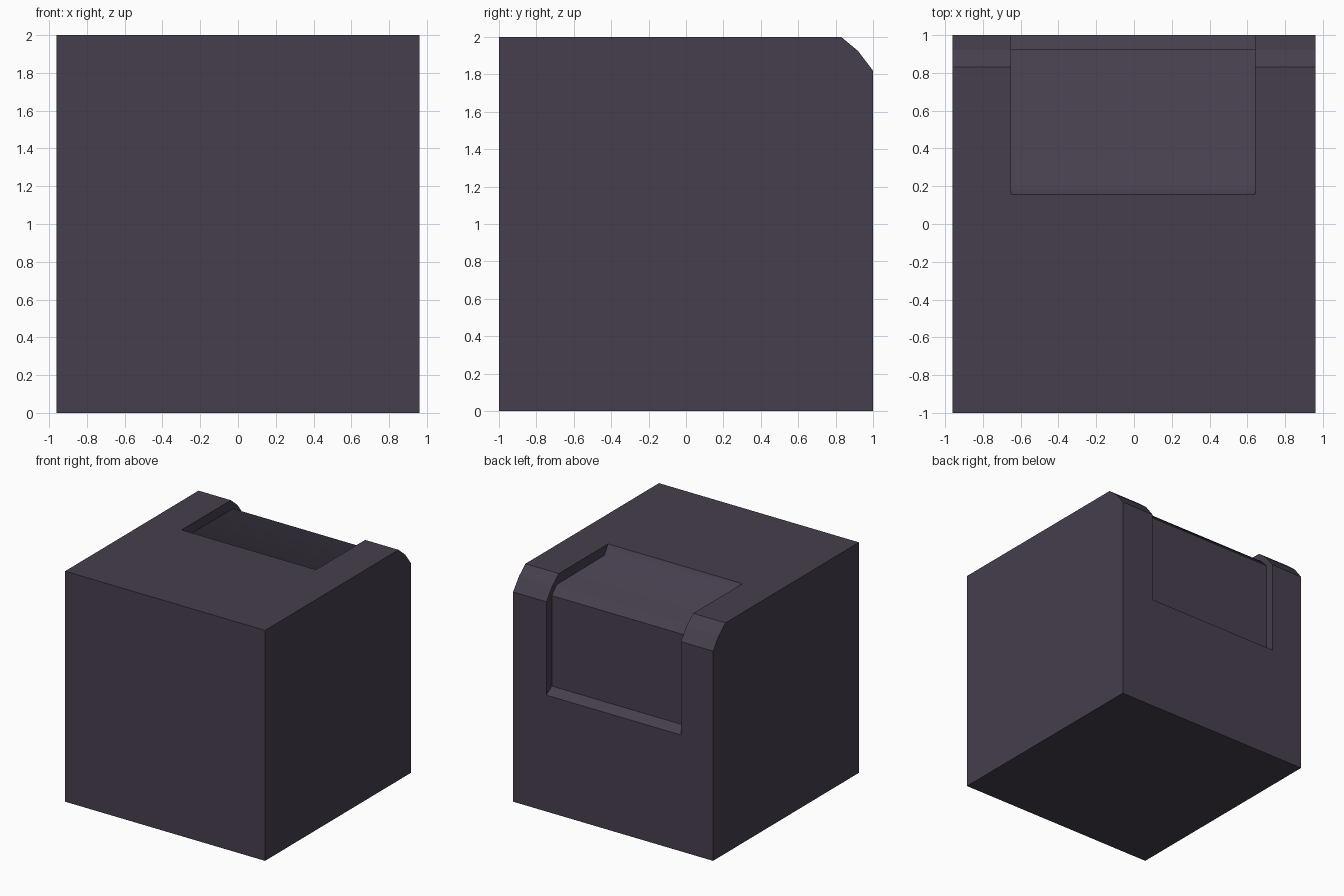
import bpy, bmesh

if "Cube" in bpy.data.objects:
    bpy.data.objects.remove(bpy.data.objects["Cube"])

# one dark violet-grey colour for the whole block
mat = bpy.data.materials.new("dark violet grey")
mat.diffuse_color = (0.061, 0.049, 0.075, 1)
mat.use_nodes = True
mat.node_tree.nodes["Principled BSDF"].inputs["Base Color"].default_value = mat.diffuse_color


def extrude_profile(name, profile, x0, x1):
    """Prism: a closed (y, z) outline extruded along x."""
    bm = bmesh.new()
    face = bm.faces.new([bm.verts.new((x0, y, z)) for y, z in profile])
    ext = bmesh.ops.extrude_face_region(bm, geom=[face])["geom"]
    verts = [v for v in ext if isinstance(v, bmesh.types.BMVert)]
    bmesh.ops.translate(bm, verts=verts, vec=(x1 - x0, 0, 0))
    bmesh.ops.recalc_face_normals(bm, faces=bm.faces)
    mesh = bpy.data.meshes.new(name)
    bm.to_mesh(mesh)
    bm.free()
    mesh.materials.append(mat)
    obj = bpy.data.objects.new(name, mesh)
    bpy.context.collection.objects.link(obj)
    return obj


# block with a two-step bevel on the top back edge
block = extrude_profile("block", [(-1, 0), (1, 0), (1, 1.82), (0.92, 1.925),
                                  (0.83, 2), (-1, 2)], -0.96, 0.96)

# recess that wraps from the top over to the back, with sloped ends
cutter = extrude_profile("recess_cutter", [
    (0.105, 2.08), (0.205, 1.92), (0.86, 1.915), (0.925, 1.845),
    (0.925, 1.06), (1.075, 0.96), (1.075, 2.08)], -0.65, 0.64)
cutter.hide_render = True

mod = block.modifiers.new("recess", "BOOLEAN")
mod.operation = "DIFFERENCE"
mod.solver = "EXACT"
mod.object = cutter
bpy.context.view_layer.update()
deps = bpy.context.evaluated_depsgraph_get()
mesh = bpy.data.meshes.new_from_object(block.evaluated_get(deps))
block.modifiers.clear()
block.data = mesh
bpy.data.objects.remove(cutter)

# the recess floor is smooth, everything else flat
for p in mesh.polygons:
    p.use_smooth = p.normal.z > 0.3 and 1.84 < p.center.z < 1.99 and abs(p.center.x) < 0.5
